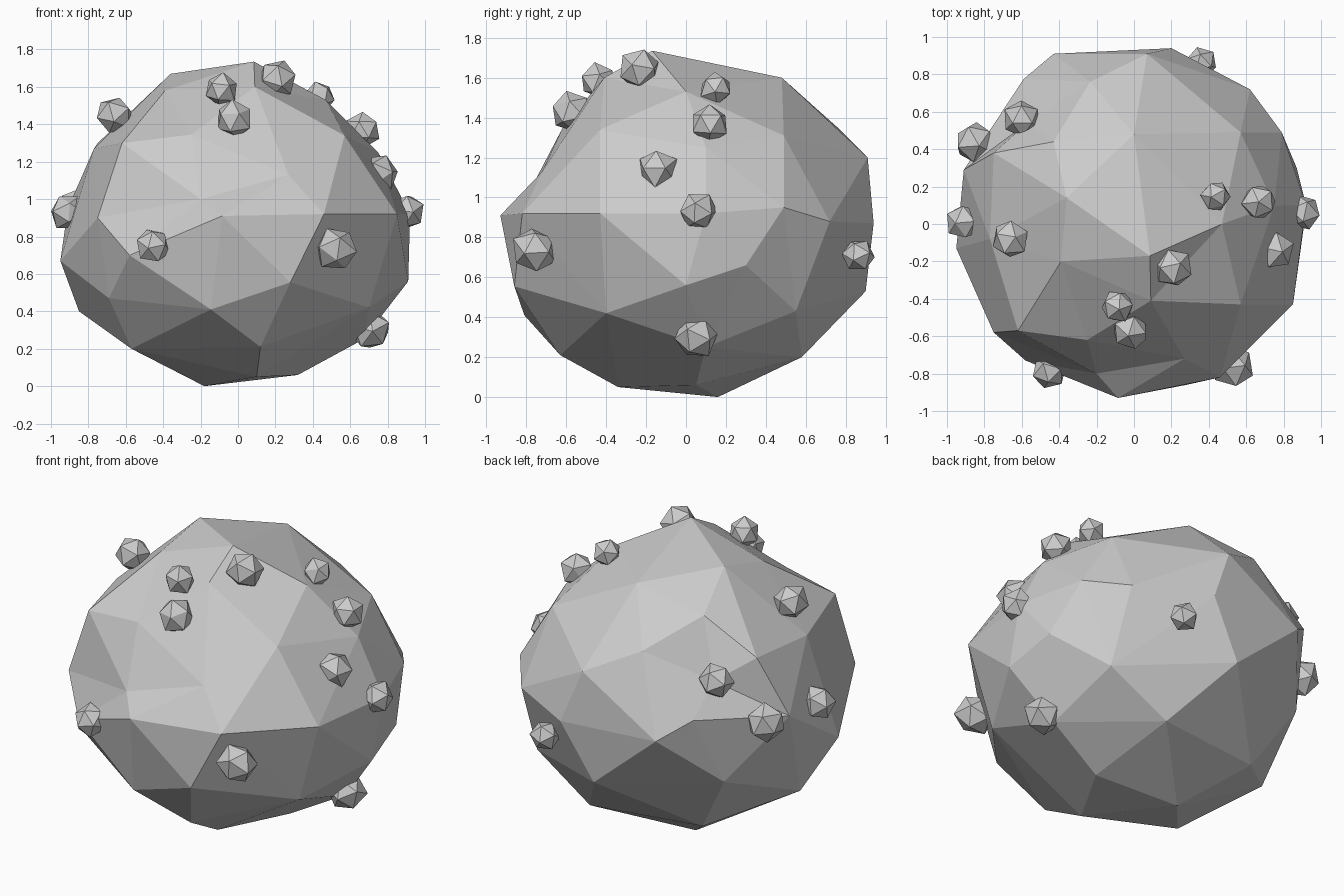
import bpy, bmesh, random
from mathutils import Vector, Euler

random.seed(4)
CENTRE = Vector((0, 0, 0.91))

# Corner points of the faceted boulder, from the base to the crown
CORNERS = [
    (-.18, .16, 0), (.32, .05, .06), (.1, -.34, .05), (.12, -.63, .21),
    (-.57, -.3, .2), (.67, .1, .25), (.25, .58, .2), (-.45, .48, .22),
    (-.145, -.81, .41), (-.69, -.48, .47), (-.85, .1, .4), (.7, -.4, .42),
    (.28, -.86, .555), (.91, 0, .56), (.63, .55, .43), (0, .9, .53),
    (-.68, .6, .6), (-.58, -.73, .7), (-.95, -.13, .67), (.87, .3, .66),
    (-.085, -.93, .91), (.46, -.82, .92), (.85, -.43, .92), (.92, .1, .92),
    (.79, .49, .95), (.2, .94, .87), (.62, .72, .88), (-.43, .91, .9),
    (-.75, -.58, .9), (-.91, .29, .95), (-.59, .775, 1.02), (-.2, -.8, 1.0),
    (-.62, -.57, 1.3), (.07, .91, 1.2), (-.25, -.62, 1.345), (.27, -.72, 1.13),
    (.57, -.43, 1.34), (.09, -.41, 1.6), (.085, -.17, 1.735), (-.39, -.2, 1.58),
    (-.43, .44, 1.5), (-.75, .38, 1.3), (-.235, .76, 1.35), (.57, .49, 1.31),
    (0, .48, 1.6), (.75, .1, 1.25), (.47, 0, 1.53), (-.77, -.08, 1.27),
    (-.57, .54, 1.17), (-.36, .14, 1.67),
]

# Pebbles stuck to the surface: x, y, z, radius
PEBBLES = [
    (-.09, -.44, 1.585, .093), (-.02, -.575, 1.43, .103), (.21, -.235, 1.64, .107),
    (.435, .15, 1.545, .085), (.665, .115, 1.37, .1), (.75, -.14, 1.135, .106),
    (.905, .06, .93, .1), (.705, .05, .305, .115), (-.455, -.79, .75, .098),
    (.525, -.76, .735, .118), (-.66, -.08, 1.45, .103), (-.91, .01, .93, .1),
    (-.85, .435, .95, .113), (-.6, .56, 1.19, .103), (.36, .86, .71, .086),
]


def finish(bm, name):
    bmesh.ops.recalc_face_normals(bm, faces=bm.faces[:])
    mesh = bpy.data.meshes.new(name)
    bm.to_mesh(mesh)
    bm.free()
    obj = bpy.data.objects.new(name, mesh)
    bpy.context.collection.objects.link(obj)
    return obj


# Boulder: connect the corners as on a sphere, then move them to their real depth
bm = bmesh.new()
places = {}
for corner in CORNERS:
    vert = bm.verts.new((Vector(corner) - CENTRE).normalized())
    places[vert] = Vector(corner)
bmesh.ops.convex_hull(bm, input=bm.verts[:])
for vert, place in places.items():
    if vert.is_valid:
        vert.co = place
finish(bm, "boulder")

# Pebbles: small twenty-sided stones with jittered corners, each turned differently
for i, (x, y, z, r) in enumerate(PEBBLES):
    bm = bmesh.new()
    bmesh.ops.create_icosphere(bm, subdivisions=1, radius=r)
    for v in bm.verts:
        v.co *= random.uniform(.93, 1.05)
    pebble = finish(bm, f"pebble_{i + 1}")
    pebble.location = (x, y, z)
    pebble.rotation_euler = Euler([random.uniform(0, 6.28) for _ in range(3)])
